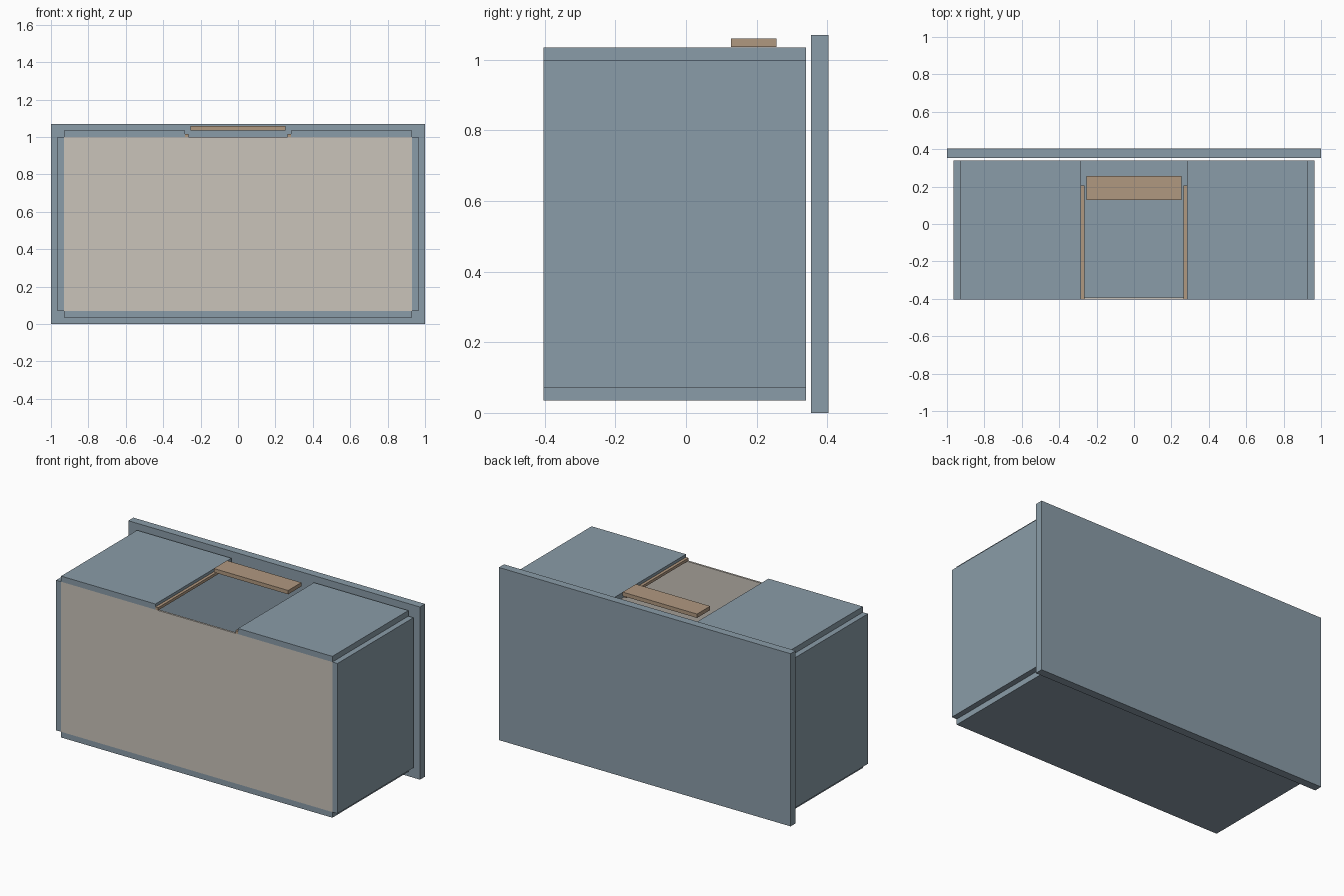
import bpy
import bmesh

cube = bpy.data.objects.get("Cube")
if cube:
    bpy.data.objects.remove(cube, do_unlink=True)


def material(name, rgb):
    m = bpy.data.materials.new(name)
    m.use_nodes = True
    color = (*rgb, 1)
    m.diffuse_color = color
    m.node_tree.nodes["Principled BSDF"].inputs["Base Color"].default_value = color
    return m


BLUE = material("slate blue", (0.254, 0.332, 0.392))
CREAM = material("pale cream", (0.59, 0.546, 0.49))
WOOD = material("light wood", (0.434, 0.314, 0.216))


def box(name, xs, ys, zs, mat):
    """Box spanning the given x, y and z ranges."""
    bm = bmesh.new()
    bmesh.ops.create_cube(bm, size=1)
    for v in bm.verts:
        for i, (lo, hi) in enumerate((xs, ys, zs)):
            v.co[i] = hi if v.co[i] > 0 else lo
    mesh = bpy.data.meshes.new(name)
    bm.to_mesh(mesh)
    bm.free()
    mesh.materials.append(mat)
    ob = bpy.data.objects.new(name, mesh)
    bpy.context.collection.objects.link(ob)
    return ob


def mirrored_box(name, xs, ys, zs, mat):
    """The same box on the left (+x) and the right (-x)."""
    box("left_" + name, xs, ys, zs, mat)
    box("right_" + name, (-xs[1], -xs[0]), ys, zs, mat)


FRONT, REAR = -0.404, 0.34
depth = (FRONT, REAR)
low, high, skin = 0.07, 1.0, 0.035
inner = 0.93   # half width inside the shell
gap = 0.283    # half width of the opening in the top

# Shell of separate boards, open towards the back panel
box("bottom_board", (-inner, inner), depth, (low - skin, low), BLUE)
mirrored_box("side_board", (inner, inner + skin), depth, (low, high), BLUE)
mirrored_box("top_board", (gap, inner), depth, (high, high + skin), BLUE)

# Thin front panel set flush in the shell
box("front_panel", (-inner, inner), (FRONT, FRONT + 0.012), (low, high), CREAM)

# Oversized back panel, standing slightly clear of the shell
box("back_panel", (-1, 1), (0.354, 0.404), (0, 1.07), BLUE)

# Runners along the opening and the handle bar across it
mirrored_box("runner", (0.265, gap), (FRONT, 0.205), (high, high + 0.017), WOOD)
box("handle_bar", (-0.255, 0.255), (0.127, 0.256), (1.036, 1.06), WOOD)
